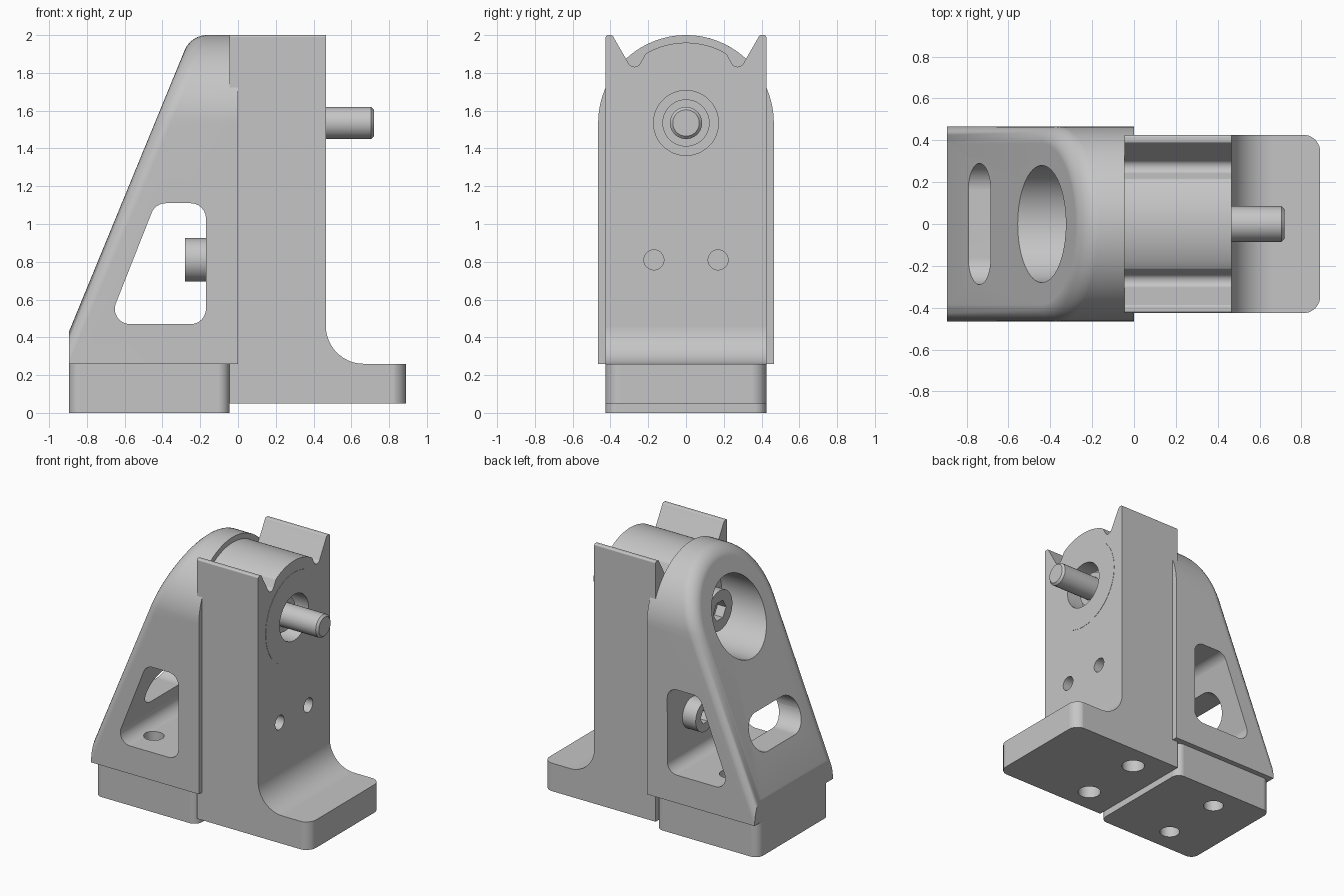
import bpy, bmesh, math
from mathutils import Vector

default = bpy.data.objects.get("Cube")
if default:
    bpy.data.objects.remove(default, do_unlink=True)

GREY = (0.56, 0.56, 0.56, 1.0)
metal = bpy.data.materials.new("plain grey metal")
metal.use_nodes = True
metal.diffuse_color = GREY
metal.node_tree.nodes["Principled BSDF"].inputs["Base Color"].default_value = GREY


def arc(u, v, r, start, end, n):
    angles = [math.radians(start + (end - start) * i / n) for i in range(n + 1)]
    return [(u + r * math.cos(a), v + r * math.sin(a)) for a in angles]


def circle(u, v, r, n=48):
    return arc(u, v, r, 0, 360, n)[:-1]


def rounded(corners, steps=8):
    """Outline from (u, v, radius) corners."""
    out = []
    for i, (u, v, r) in enumerate(corners):
        p = Vector((u, v))
        if not r:
            out.append((u, v))
            continue
        to_prev = (Vector(corners[i - 1][:2]) - p).normalized()
        to_next = (Vector(corners[(i + 1) % len(corners)][:2]) - p).normalized()
        half = to_prev.angle(to_next) / 2
        centre = p + (to_prev + to_next).normalized() * r / math.sin(half)
        reach = r / math.tan(half)
        a = p + to_prev * reach - centre
        b = p + to_next * reach - centre
        out += [tuple(centre + a.lerp(b, k / steps).normalized() * r)
                for k in range(steps + 1)]
    return out


def box(u0, u1, v0, v1, r=0):
    return rounded([(u0, v0, r), (u1, v0, r), (u1, v1, r), (u0, v1, r)])


def prism(name, outline, axis, low, high):
    """Extrude an outline along x, y or z."""
    place = {"x": lambda u, v, w: (w, u, v),
             "y": lambda u, v, w: (u, w, v),
             "z": lambda u, v, w: (u, v, w)}[axis]
    bm = bmesh.new()
    ends = [[bm.verts.new(place(u, v, w)) for u, v in outline] for w in (low, high)]
    n = len(outline)
    for ring in ends:
        bm.faces.new(ring)
    for i in range(n):
        j = (i + 1) % n
        bm.faces.new((ends[0][i], ends[0][j], ends[1][j], ends[1][i]))
    bmesh.ops.recalc_face_normals(bm, faces=bm.faces)
    mesh = bpy.data.meshes.new(name)
    bm.to_mesh(mesh)
    bm.free()
    obj = bpy.data.objects.new(name, mesh)
    bpy.context.collection.objects.link(obj)
    return obj


def bake(obj):
    bpy.context.view_layer.update()
    graph = bpy.context.evaluated_depsgraph_get()
    mesh = bpy.data.meshes.new_from_object(obj.evaluated_get(graph))
    obj.modifiers.clear()
    obj.data = mesh


def combine(obj, tools, operation="DIFFERENCE"):
    for tool in tools:
        mod = obj.modifiers.new("cut", "BOOLEAN")
        mod.operation, mod.solver, mod.object = operation, "EXACT", tool
        bake(obj)
        bpy.data.objects.remove(tool, do_unlink=True)


def finish(obj):
    obj.data.materials.clear()
    obj.data.materials.append(metal)
    bpy.ops.object.select_all(action="DESELECT")
    obj.select_set(True)
    bpy.context.view_layer.objects.active = obj
    bpy.ops.object.shade_smooth_by_angle(angle=math.radians(32))
    obj.modifiers.new("even shading", "WEIGHTED_NORMAL").keep_sharp = True


AXLE_Z, SCREW_Z, SCREW_Y, FOOT_Y = 1.535, 0.81, 0.17, 0.24
BACK, JOINT, FACE, TOE = -0.895, -0.045, 0.465, 0.89
HALF, WIDE = 0.425, 0.465

# Upright bracket: L profile, horned top outline and rounded toe
horn = [(HALF, 0.05, 0), (HALF, 2.0, 0.012), (0.39, 2.0, 0.012),
        (0.272, 1.795, 0.035), (0.215, 1.9, 0.02)]
crown = [(u, v, 0) for u, v in arc(0, AXLE_Z, HALF, 63, 117, 24)]
outline = rounded(horn + crown + [(-u, v, r) for u, v, r in reversed(horn)])
bracket = prism("upright_bracket", outline, "x", -0.5, 1.2)
ell = rounded([(-1, -0.5, 0), (1.5, -0.5, 0), (1.5, 0.26, 0),
               (FACE, 0.26, 0.2), (FACE, 2.5, 0), (-1, 2.5, 0)], 16)
plan = rounded([(JOINT, -1, 0), (TOE, -1, 0), (TOE, 1, 0), (JOINT, 1, 0)])
toe = rounded([(JOINT, -HALF - 0.001, 0), (TOE, -HALF - 0.001, 0.08),
               (TOE, HALF + 0.001, 0.08), (JOINT, HALF + 0.001, 0)])
combine(bracket, [prism("profile", ell, "y", -1, 1),
                  prism("plan", toe, "z", -1, 3)], "INTERSECT")
cuts = [prism("bearing_seat", circle(0, AXLE_Z, 0.3), "x", 0.28, 1)]
for side in (-1, 1):
    cuts.append(prism("screw_hole", circle(side * SCREW_Y, SCREW_Z, 0.053, 32), "x", 0.15, 1))
    cuts.append(prism("foot_hole", circle(0.21, side * FOOT_Y, 0.08, 32), "z", -1, 0.5))
combine(bracket, cuts)
finish(bracket)

# Bearing ring around the axle
ring = prism("bearing_ring", circle(0, AXLE_Z, 0.338, 64), "x", 0.463, 0.467)
combine(ring, [prism("bore", circle(0, AXLE_Z, 0.172), "x", 0, 1)])
finish(ring)
sleeve = prism("bearing_sleeve", circle(0, AXLE_Z, 0.3), "x", 0.28, 0.464)
combine(sleeve, [prism("bore", circle(0, AXLE_Z, 0.172), "x", 0.33, 1)])
finish(sleeve)
finish(prism("axle_collar", circle(0, AXLE_Z, 0.125), "x", 0.3, 0.39))

# Axle with chamfered end
axle = prism("axle", circle(0, AXLE_Z, 0.085), "x", 0.2, 0.72)
chamfer = axle.modifiers.new("chamfer", "BEVEL")
chamfer.width, chamfer.segments = 0.015, 1
chamfer.limit_method, chamfer.angle_limit = "ANGLE", math.radians(60)
bake(axle)
finish(axle)

# Sloped housing: arch prism sliced by a plane, with a rounded rim
arch = [(-WIDE, 0.26), (WIDE, 0.26)] + arc(0, AXLE_Z, WIDE, 0, 180, 48)
housing = prism("sloped_housing", arch, "x", BACK, 0)
bm = bmesh.new()
bm.from_mesh(housing.data)
cut = bmesh.ops.bisect_plane(bm, geom=bm.verts[:] + bm.edges[:] + bm.faces[:],
                             plane_co=(BACK, 0, 0.43), plane_no=(-1.52, 0, 0.625),
                             clear_outer=True)
rim = [g for g in cut["geom_cut"] if isinstance(g, bmesh.types.BMEdge)]
bmesh.ops.edgeloop_fill(bm, edges=rim)
bmesh.ops.recalc_face_normals(bm, faces=bm.faces)
rim = [e for e in rim if max(v.co.z for v in e.verts) > 0.45]
bmesh.ops.bevel(bm, geom=rim, offset=0.08, segments=6, profile=0.5, affect="EDGES")
bm.to_mesh(housing.data)
bm.free()

window = rounded([(-0.69, 0.47, 0.08), (-0.17, 0.47, 0.08),
                  (-0.17, 1.11, 0.08), (-0.437, 1.11, 0.08)])
cuts = [prism("joint_recess", box(-HALF, HALF, 0, 2.5), "x", JOINT, 1),
        prism("window", window, "y", -1, 1),
        prism("axle_access", circle(0, AXLE_Z, 0.28, 64), "x", -2, -0.1),
        prism("screw_slot", box(-0.29, 0.29, SCREW_Z - 0.13, SCREW_Z + 0.13, 0.129),
              "x", -2, -0.4)]
cuts += [prism("floor_hole", circle(-0.53, s * FOOT_Y, 0.07, 32), "z", -1, 0.6)
         for s in (-1, 1)]
combine(housing, cuts)
finish(housing)

# Base block under the housing
base = prism("base_block", box(BACK, JOINT, -HALF, HALF, 0.06), "z", 0, 0.26)
combine(base, [prism("base_hole", circle(-0.53, s * FOOT_Y, 0.07, 32), "z", -1, 1)
               for s in (-1, 1)])
finish(base)

# Socket head screws
for name, y, z, r, depth in (("lower_screw_left", SCREW_Y, SCREW_Z, 0.115, -0.16),
                             ("lower_screw_right", -SCREW_Y, SCREW_Z, 0.115, -0.16),
                             ("axle_screw", 0, AXLE_Z, 0.15, -0.09)):
    screw = prism(name, circle(y, z, r), "x", -0.28, depth)
    combine(screw, [prism("socket", circle(y, z, r / 2, 6), "x", -1, -0.21)])
    finish(screw)
